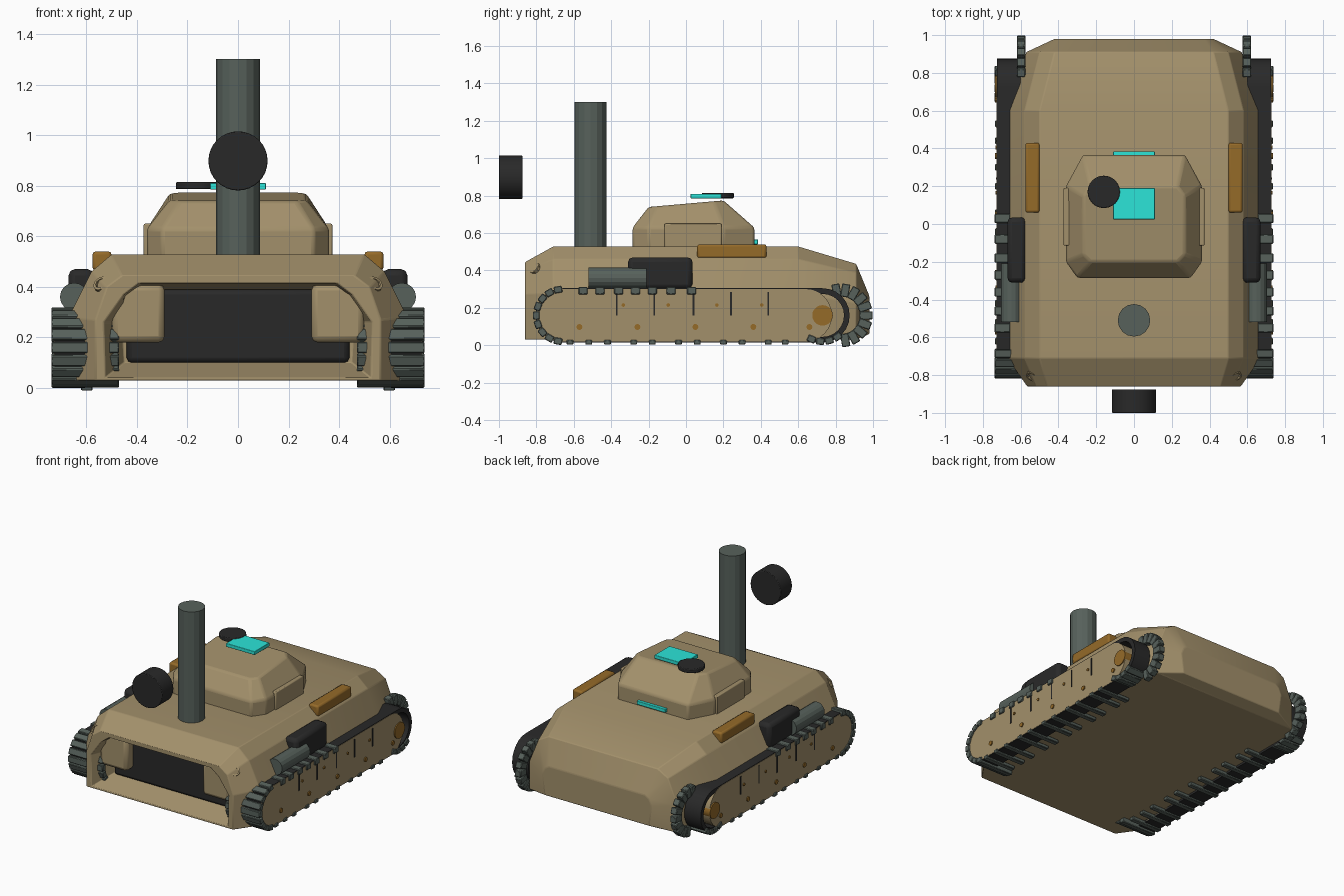
import bpy, bmesh, math
from mathutils import Matrix, Vector

if "Cube" in bpy.data.objects:
    bpy.data.objects.remove(bpy.data.objects["Cube"])


def material(name, c):
    m = bpy.data.materials.new(name)
    m.diffuse_color = (*c, 1)
    m.use_nodes = True
    m.node_tree.nodes["Principled BSDF"].inputs["Base Color"].default_value = m.diffuse_color
    return m


TAN = material("sand_tan", (0.365, 0.28, 0.147))
GREY = material("green_grey", (0.095, 0.12, 0.105))
DARK = material("near_black", (0.022, 0.022, 0.022))
ORANGE = material("brown_orange", (0.30, 0.145, 0.022))
TEAL = material("teal", (0.025, 0.78, 0.69))


def finish(name, bm, mat, mirror=False, bevel=0, segments=2):
    bmesh.ops.recalc_face_normals(bm, faces=bm.faces)
    me = bpy.data.meshes.new(name)
    bm.to_mesh(me)
    bm.free()
    ob = bpy.data.objects.new(name, me)
    bpy.context.collection.objects.link(ob)
    me.materials.append(mat)
    if bevel:
        b = ob.modifiers.new("bevel", "BEVEL")
        b.width, b.segments, b.limit_method = bevel, segments, "ANGLE"
        b.angle_limit = math.radians(20)
    if mirror:
        m = ob.modifiers.new("mirror", "MIRROR")
        m.use_mirror_merge = False
    bpy.ops.object.select_all(action="DESELECT")
    ob.select_set(True)
    bpy.context.view_layer.objects.active = ob
    bpy.ops.object.shade_smooth_by_angle(angle=math.radians(20))
    return ob


def add_box(bm, x, y, z, rot=0):
    """Box from ranges; rot turns it about its own x axis."""
    c = [(r[0] + r[1]) / 2 for r in (x, y, z)]
    s = [r[1] - r[0] for r in (x, y, z)]
    bmesh.ops.create_cube(bm, size=1, matrix=Matrix.Translation(c)
                          @ Matrix.Rotation(rot, 4, "X") @ Matrix.Diagonal((*s, 1)))


def box(name, mat, x, y, z, mirror=False, bevel=0):
    bm = bmesh.new()
    add_box(bm, x, y, z)
    return finish(name, bm, mat, mirror, bevel)


def add_cyl(bm, c, r, depth, axis, n):
    q = Vector((0, 0, 1)).rotation_difference(Vector(axis)).to_matrix().to_4x4()
    bmesh.ops.create_cone(bm, cap_ends=True, segments=n, radius1=r, radius2=r,
                          depth=depth, matrix=Matrix.Translation(c) @ q)


def cyl(name, mat, c, r, depth, axis, n=24, mirror=False, bevel=0):
    bm = bmesh.new()
    add_cyl(bm, c, r, depth, axis, n)
    return finish(name, bm, mat, mirror, bevel)


def loft(rings, closed=False):
    bm = bmesh.new()
    vs = [[bm.verts.new(p) for p in r] for r in rings]
    n = len(vs[0])
    pairs = list(zip(vs, vs[1:])) + ([(vs[-1], vs[0])] if closed else [])
    for a, b in pairs:
        for i in range(n):
            bm.faces.new((a[i], a[(i + 1) % n], b[(i + 1) % n], b[i]))
    if not closed:
        bm.faces.new(vs[0])
        bm.faces.new(vs[-1])
    return bm


# Hull: cross-sections from the tail to the nose, then back into the open front bay
MID = [(0.67, 0.03), (0.67, 0.28), (0.58, 0.46), (0.50, 0.528)]
sections = [
    (0.98, [(0.40, 0.06), (0.42, 0.20), (0.40, 0.245), (0.37, 0.265)]),
    (0.91, [(0.57, 0.03), (0.57, 0.22), (0.50, 0.39), (0.42, 0.435)]),
    (0.60, MID),
    (-0.71, MID),
    (-0.86, [(0.565, 0.03), (0.565, 0.27), (0.52, 0.40), (0.46, 0.445)]),
    (-0.86, [(0.525, 0.04), (0.53, 0.26), (0.45, 0.37), (0.39, 0.415)]),
    (-0.70, [(0.45, 0.10), (0.46, 0.26), (0.43, 0.36), (0.38, 0.39)]),
]
rings = [[(x, y, z) for x, z in s] + [(-x, y, z) for x, z in reversed(s)] for y, s in sections]
finish("hull", loft(rings), TAN, bevel=0.008)

# Front bay contents
box("bay_panel", DARK, (-0.44, 0.44), (-0.74, -0.68), (0.10, 0.39), bevel=0.02)
box("bay_block", TAN, (0.29, 0.50), (-0.81, -0.70), (0.18, 0.41), True, 0.025)

# Tow rings on the nose corners
bm = bmesh.new()
tilt = (Matrix.Translation((0.54, -0.805, 0.41)) @ Matrix.Rotation(math.radians(35), 4, "Z")
        @ Matrix.Rotation(math.radians(55), 4, "X"))
for j in range(10):
    m = tilt @ Matrix.Rotation(math.tau * j / 10, 4, "Z") @ Matrix.Translation((0.026, 0, 0))
    bmesh.ops.create_cube(bm, size=1, matrix=m @ Matrix.Diagonal((0.01, 0.019, 0.016, 1)))
finish("tow_ring", bm, TAN, True)


# Turret
def turret_ring(y0, y1, y2, y3, a0, b, a3, zf):
    half = [(a0, y0), (b, y1), (b, y2), (a3, y3)]
    pts = half + [(-x, y) for x, y in reversed(half)]
    return [(x, y, zf(y)) for x, y in pts]


low = (-0.285, -0.20, 0.20, 0.365, 0.30, 0.36, 0.27)
finish("turret", loft([
    turret_ring(*low, lambda y: 0.50),
    turret_ring(*low, lambda y: 0.63),
    turret_ring(-0.20, -0.16, 0.15, 0.20, 0.23, 0.27, 0.23, lambda y: 0.757 + 0.0875 * y)]),
    TAN, bevel=0.012)
box("turret_side_plate", TAN, (0.33, 0.373), (-0.115, 0.19), (0.52, 0.65), True, 0.006)
cyl("hatch_disc", DARK, (-0.16, 0.17, 0.80), 0.086, 0.028, (0, 0, 1), bevel=0.005)
box("roof_panel", TEAL, (-0.11, 0.11), (0.025, 0.19), (0.785, 0.81), bevel=0.003)
box("rear_light", TEAL, (-0.11, 0.11), (0.355, 0.385), (0.54, 0.565), bevel=0.003)

# Upright tube and floating muzzle
cyl("upright_tube", GREY, (0, -0.51, 0.90), 0.086, 0.80, (0, 0, 1), 16)
cyl("muzzle", DARK, (0, -0.9375, 0.898), 0.117, 0.125, (0, 1, 0), 32, bevel=0.004)

# Stowage
box("stowage_box", ORANGE, (0.50, 0.575), (0.06, 0.43), (0.465, 0.54), True, 0.012)
box("side_pack", DARK, (0.57, 0.67), (-0.31, 0.035), (0.30, 0.47), True, 0.025)
cyl("side_drum", GREY, (0.648, -0.365, 0.36), 0.056, 0.31, (0, 1, 0), 16, True)

# Tracks: stadium-shaped belt with a skirt panel almost filling it
YF, YR, ZC = -0.66, 0.73, 0.16


def stadium(x, r, yr=YR, yf=YF):
    arc = [math.pi * i / 12 - math.pi / 2 for i in range(13)]
    return ([(x, yr + r * math.cos(a), ZC + r * math.sin(a)) for a in arc]
            + [(x, yf - r * math.cos(a), ZC - r * math.sin(a)) for a in arc])


finish("track_belt", loft([stadium(0.60, 0.145), stadium(0.726, 0.145),
                           stadium(0.726, 0.115), stadium(0.60, 0.115)], True), DARK, True)
finish("skirt_panel", loft([stadium(0.60, 0.141, 0.64), stadium(0.728, 0.141, 0.64)]), TAN, True)
skirt_x = 0.728

# Track pads on the runs and around both ends
bm = bmesh.new()
for y in (-0.55, -0.46, -0.36, -0.27, -0.18, -0.08, 0.03):
    add_box(bm, (0.655, 0.738), (y - 0.024, y + 0.024), (0.272, 0.312))
for y in (-0.62, -0.52, -0.42, -0.28, -0.18, -0.04, 0.06, 0.20, 0.30, 0.44, 0.53):
    add_box(bm, (0.50, 0.735), (y - 0.018, y + 0.018), (0.003, 0.028))


def arc_pads(cy, r, x, degrees, w=0.018, h=0.022):
    for d in degrees:
        a = math.radians(d)
        y, z = cy + r * math.cos(a), ZC + r * math.sin(a)
        add_box(bm, x, (y - w, y + w), (z - h, z + h), a)


arc_pads(YF, 0.14, (0.47, 0.738), range(100, 270, 20))
arc_pads(YR, 0.14, (0.60, 0.738), (-55, -75, -95, -115))
arc_pads(0.828, 0.135, (0.575, 0.62), range(-80, 101, 20), 0.035, 0.022)
finish("track_pads", bm, GREY, True, 0.004, 1)

# Drive hub, slots and rivets on the skirt
cyl("drive_hub", ORANGE, (0.70, YR, ZC), 0.055, 0.07, (1, 0, 0), 20, True)
bm = bmesh.new()
for y in (-0.37, -0.17, 0.04, 0.24, 0.44):
    add_box(bm, (0.71, skirt_x + 0.003), (y - 0.005, y + 0.005), (0.16, 0.285))
finish("skirt_slots", bm, DARK, True)
bm = bmesh.new()
for y in (-0.57, -0.26, 0.05, 0.36, 0.66):
    add_cyl(bm, (skirt_x, y, 0.098), 0.016, 0.014, (1, 0, 0), 10)
for y in (-0.335, -0.095, 0.165, 0.405):
    add_cyl(bm, (skirt_x, y, 0.215), 0.010, 0.012, (1, 0, 0), 8)
finish("skirt_rivets", bm, ORANGE, True)
